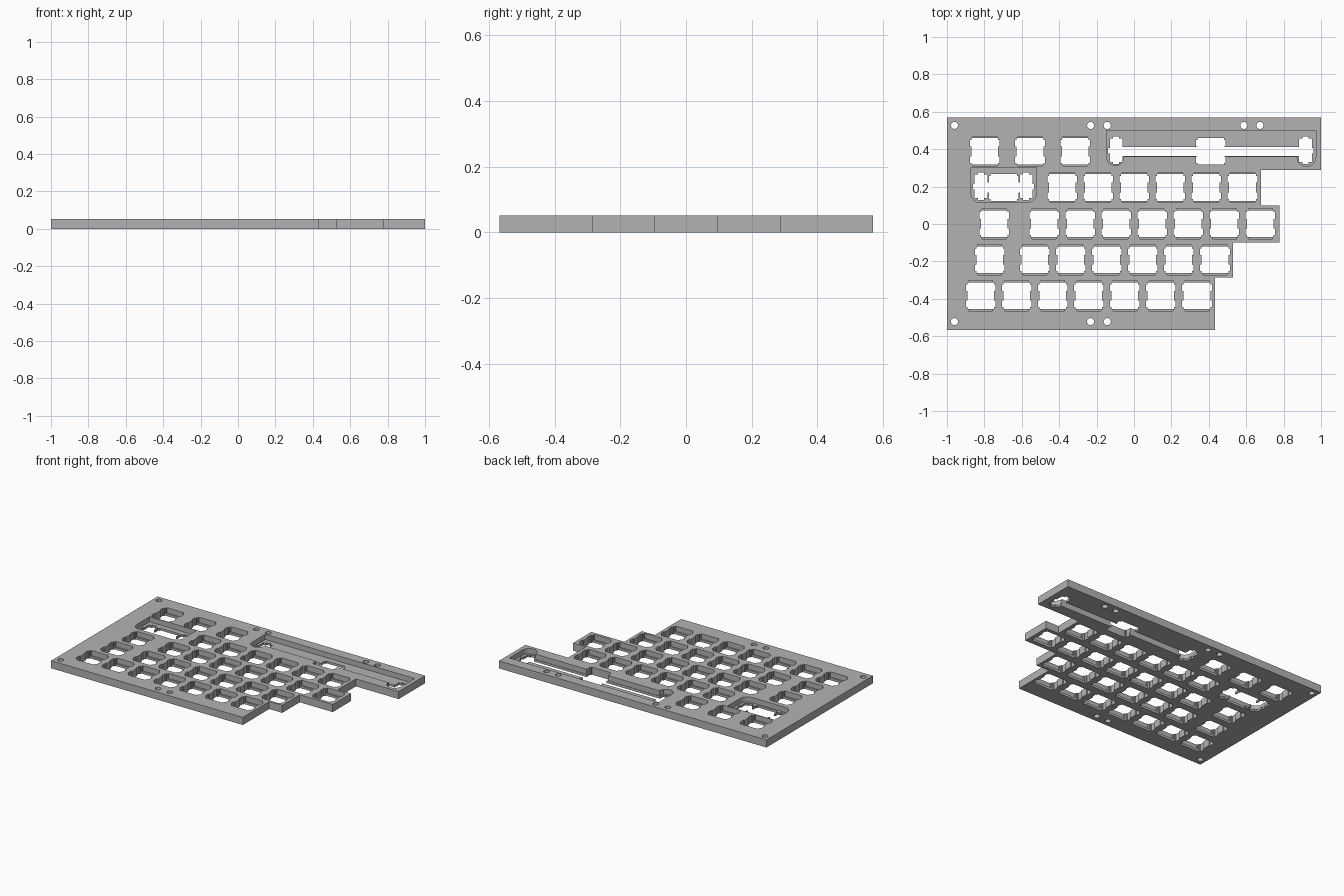
import bpy, bmesh, math

if "Cube" in bpy.data.objects:
    bpy.data.objects.remove(bpy.data.objects["Cube"])

T = 0.051       # plate thickness
FLOOR = 0.0155  # thin web that grips the switches
U = 0.1928      # key pitch


def prism(bm, pts, z0, z1):
    """Extrude a counter-clockwise outline from z0 to z1."""
    lo = [bm.verts.new((x, y, z0)) for x, y in pts]
    hi = [bm.verts.new((x, y, z1)) for x, y in pts]
    bm.faces.new(lo[::-1])
    bm.faces.new(hi)
    n = len(pts)
    for i in range(n):
        j = (i + 1) % n
        bm.faces.new((lo[i], lo[j], hi[j], hi[i]))


def rect(x0, y0, x1, y1):
    return [(x0, y0), (x1, y0), (x1, y1), (x0, y1)]


def arc(cx, cy, r, a0, a1, n=8):
    return [(cx + r * math.cos(math.radians(a0 + (a1 - a0) * i / n)),
             cy + r * math.sin(math.radians(a0 + (a1 - a0) * i / n))) for i in range(n + 1)]


def make(name, bm):
    me = bpy.data.meshes.new(name)
    bm.to_mesh(me)
    bm.free()
    ob = bpy.data.objects.new(name, me)
    bpy.context.collection.objects.link(ob)
    return ob


def switch_outline(cx, cy):
    """Square switch opening with two clip notches on each side."""
    a, w, n0, n1 = 0.071, 0.079, 0.026, 0.061
    right = [(a, -a), (a, -n1), (w, -n1), (w, -n0), (a, -n0),
             (a, n0), (w, n0), (w, n1), (a, n1), (a, a)]
    left = [(-x, -y) for x, y in right]
    return [(cx + x, cy + y) for x, y in right + left]


# Plate blank with stepped right edge
bm = bmesh.new()
prism(bm, [(-1, -0.567), (0.433, -0.567), (0.433, -0.285), (0.53, -0.285),
           (0.53, -0.098), (0.777, -0.098), (0.777, 0.098), (0.68, 0.098),
           (0.68, 0.288), (1, 0.288), (1, 0.569), (-1, 0.569)], 0, T)
plate = make("switch_plate", bm)

# Switch positions: row height -> separate keys plus a run of evenly spaced keys
rows = [(0.388, [-0.797, -0.556, -0.315], 0, 0),
        (0.195, [], -0.384, 6),
        (0.002, [-0.748], -0.481, 7),
        (-0.191, [-0.772], -0.531, 6),
        (-0.384, [], -0.820, 7)]
keys = [(x, y) for y, xs, start, n in rows for x in xs + [start + U * i for i in range(n)]]
WIDE, LONG = (-0.697, 0.195), (0.411, 0.388)   # stabilised keys

# Through openings for switches and screws
holes = bmesh.new()
for x, y in keys + [WIDE, LONG]:
    prism(holes, switch_outline(x, y), -0.05, T + 0.05)
screws = [(x, 0.527) for x in (-0.96, -0.232, -0.143, 0.587, 0.673)]
screws += [(x, -0.522) for x in (-0.96, -0.232, -0.143)]
for x, y in screws:
    prism(holes, arc(x, y, 0.019, 0, 352.5, 23), -0.05, T + 0.05)

# Clip recesses above and below every switch opening
clips = bmesh.new()
for x, y in keys:
    prism(clips, rect(x - 0.064, y - 0.081, x + 0.064, y + 0.081), FLOOR, T + 0.05)

# Stabiliser recesses with rounded lower corners
pockets = bmesh.new()
prism(pockets, arc(-0.822, 0.165, 0.05, 180, 270) + arc(-0.572, 0.165, 0.05, 270, 360)
      + [(-0.522, 0.302), (-0.872, 0.302)], FLOOR, T + 0.05)
prism(pockets, arc(-0.10, 0.358, 0.046, 180, 360, 12) + [(-0.054, 0.361), (0.876, 0.361)]
      + arc(0.922, 0.358, 0.05, 180, 360, 12) + [(0.972, 0.499), (-0.146, 0.499)],
      FLOOR, T + 0.05)

# Stabiliser housing openings, with a small tab and side notch on each
housings, tabs, wires = bmesh.new(), bmesh.new(), bmesh.new()
for (cx, cy), reach in ((WIDE, 0.1205), (LONG, 0.506)):
    for s in (-1, 1):
        x = cx + s * reach
        prism(housings, rect(x - 0.034, cy - 0.056, x + 0.034, cy + 0.069), -0.05, T + 0.05)
        prism(tabs, rect(x - 0.016, cy - 0.066, x + 0.016, cy + 0.08), -0.05, T + 0.05)
        e = sorted((x + s * 0.02, x + s * 0.043))
        prism(wires, rect(e[0], cy - 0.01, e[1], cy + 0.018), -0.05, T + 0.05)

# Wire slots joining housings to the switch opening
slots = bmesh.new()
prism(slots, rect(-0.10, 0.364, 0.922, 0.412), -0.05, T + 0.05)
prism(slots, rect(-0.815, 0.168, -0.58, 0.222), -0.05, T + 0.05)

# Cut everything out of the blank, then drop the cutters
cutters = []
for name, b in (("hole_cutter", holes), ("clip_cutter", clips), ("pocket_cutter", pockets),
                ("housing_cutter", housings), ("tab_cutter", tabs),
                ("wire_cutter", wires), ("slot_cutter", slots)):
    c = make(name, b)
    c.hide_render = True
    m = plate.modifiers.new(name, 'BOOLEAN')
    m.operation, m.solver, m.object = 'DIFFERENCE', 'EXACT', c
    cutters.append(c)
bpy.context.view_layer.update()
result = bpy.data.meshes.new_from_object(plate.evaluated_get(bpy.context.evaluated_depsgraph_get()))
plate.modifiers.clear()
plate.data = result
for c in cutters:
    bpy.data.objects.remove(c)

# Single grey finish
grey = bpy.data.materials.new("plate_grey")
grey.diffuse_color = (0.45, 0.45, 0.45, 1)
grey.use_nodes = True
grey.node_tree.nodes["Principled BSDF"].inputs["Base Color"].default_value = grey.diffuse_color
plate.data.materials.clear()
plate.data.materials.append(grey)
for p in plate.data.polygons:
    p.material_index = 0
    p.use_smooth = False
